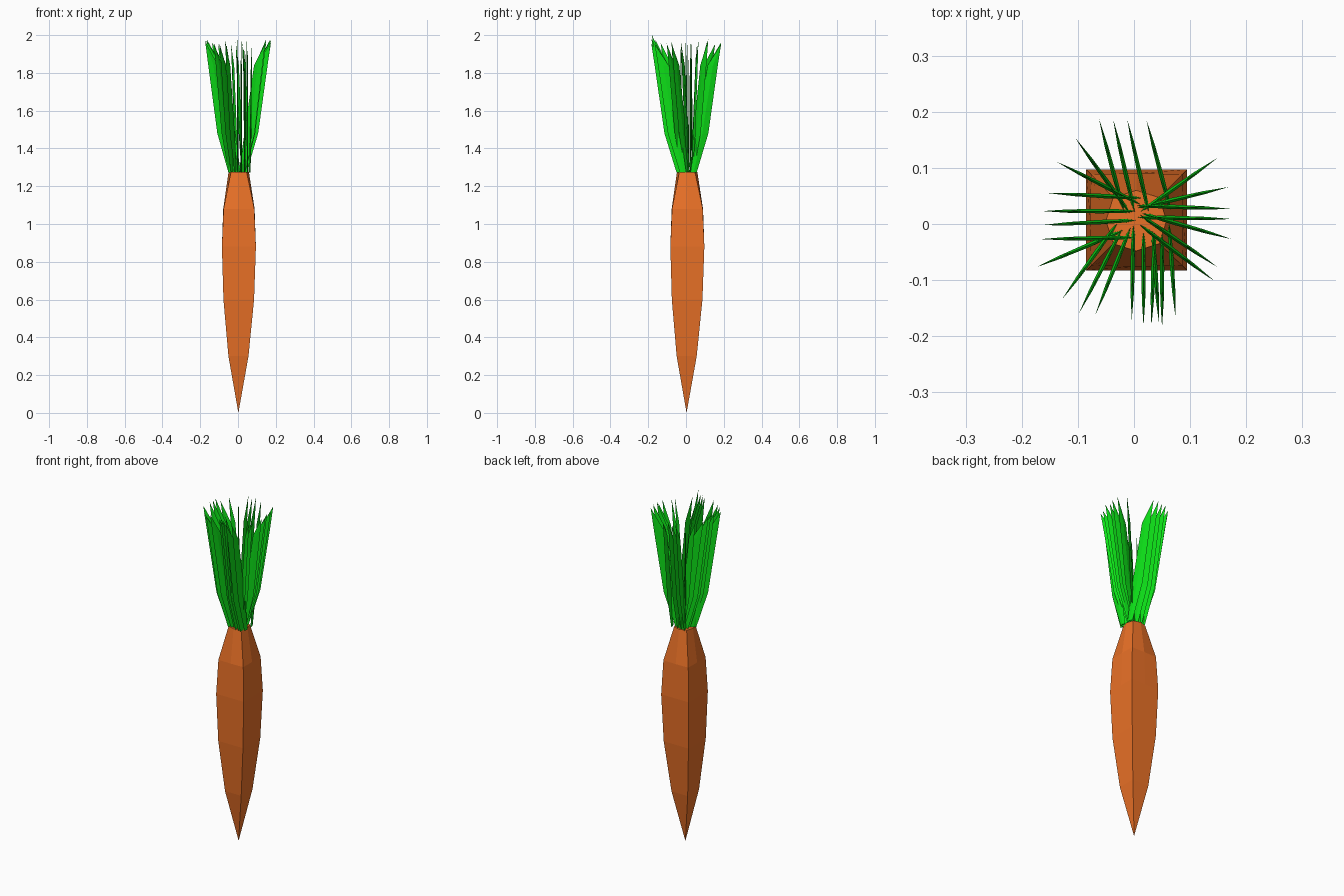
import bpy, bmesh, math, random

if "Cube" in bpy.data.objects:
    bpy.data.objects.remove(bpy.data.objects["Cube"])

random.seed(4)


def material(name, color):
    m = bpy.data.materials.new(name)
    m.diffuse_color = color
    m.use_nodes = True
    m.node_tree.nodes["Principled BSDF"].inputs["Base Color"].default_value = m.diffuse_color
    return m


def finish(bm, name, mat):
    bmesh.ops.recalc_face_normals(bm, faces=bm.faces)
    me = bpy.data.meshes.new(name)
    bm.to_mesh(me)
    bm.free()
    ob = bpy.data.objects.new(name, me)
    me.materials.append(mat)
    bpy.context.collection.objects.link(ob)


def bridge(bm, a, b):
    n = len(a)
    for i in range(n):
        bm.faces.new((a[i], a[(i + 1) % n], b[(i + 1) % n], b[i]))


def fan(bm, ring, tip):
    for i in range(len(ring)):
        bm.faces.new((ring[i], ring[(i + 1) % len(ring)], tip))


# Root: square section, rounding to an octagon at the crown
# (height, half width, corner factor, centre offset)
rings = [(0.30, 0.053, 1, 0.003), (0.60, 0.081, 1, 0.005), (0.88, 0.090, 1, 0.006),
         (1.08, 0.083, 0.98, 0.006), (1.275, 0.054, 0.76, 0.005)]
bm = bmesh.new()
tip = bm.verts.new((0.002, 0.003, 0))
prev = None
for z, h, corner, off in rings:
    ring = []
    for i in range(8):
        a = i * math.pi / 4
        k = h * (corner * math.sqrt(2) if i % 2 else 1)
        ring.append(bm.verts.new((k * math.cos(a) + off * 0.8, k * math.sin(a) + off * 1.2, z)))
    if prev:
        bridge(bm, prev, ring)
    else:
        fan(bm, ring, tip)
    prev = ring
bm.faces.new(prev)
finish(bm, "root", material("orange", (0.82, 0.165, 0.02, 1)))

# Leaves: thin upright blades, each (tip x, tip y, heading in degrees)
blades = [
    (-.062, .186, 105), (-.037, .186, 103), (-.012, .186, 103), (.022, .186, 105),
    (-.105, .154, 126), (-.138, .111, 153), (.149, .118, 35), (.169, .066, 13),
    (.172, .027, -2), (.174, .009, -1), (.174, -.027, -16), (.149, -.077, -34),
    (.144, -.102, -37), (.074, -.166, -86), (.050, -.184, -90), (.045, -.180, -86),
    (.031, -.182, -92), (.017, -.182, -90), (-.004, -.170, -91), (-.069, -.162, -112),
    (-.098, -.159, -117), (-.128, -.134, -126), (-.174, -.077, -157),
    (-.167, -.027, 181), (-.164, -.002, 183), (-.164, .023, 180), (-.153, .055, 177)]
# Blade sections: height, inner reach, outer reach, half thickness
sections = [(1.272, -0.016, 0.018, 0.003), (1.48, 0.014, 0.082, 0.004),
            (1.84, 0.078, 0.134, 0.003)]
REACH = 0.152
bm = bmesh.new()
for i, (tx, ty, deg) in enumerate(blades):
    c, s = math.cos(math.radians(deg)), math.sin(math.radians(deg))
    bx, by = tx - REACH * c, ty - REACH * s
    top = 2.0 if i == 15 else random.uniform(1.95, 1.98)

    def point(r, t, z):
        return bm.verts.new((bx + r * c - t * s, by + r * s + t * c, z))

    prev = None
    for z, inner, outer, t in sections:
        mid = (inner + outer) / 2
        ring = [point(inner, 0, z), point(mid, t, z), point(outer, 0, z), point(mid, -t, z)]
        if prev:
            bridge(bm, prev, ring)
        else:
            bm.faces.new(ring)
        prev = ring
    fan(bm, prev, point(REACH, 0, top))
finish(bm, "leaves", material("green", (0.004, 0.75, 0.009, 1)))
